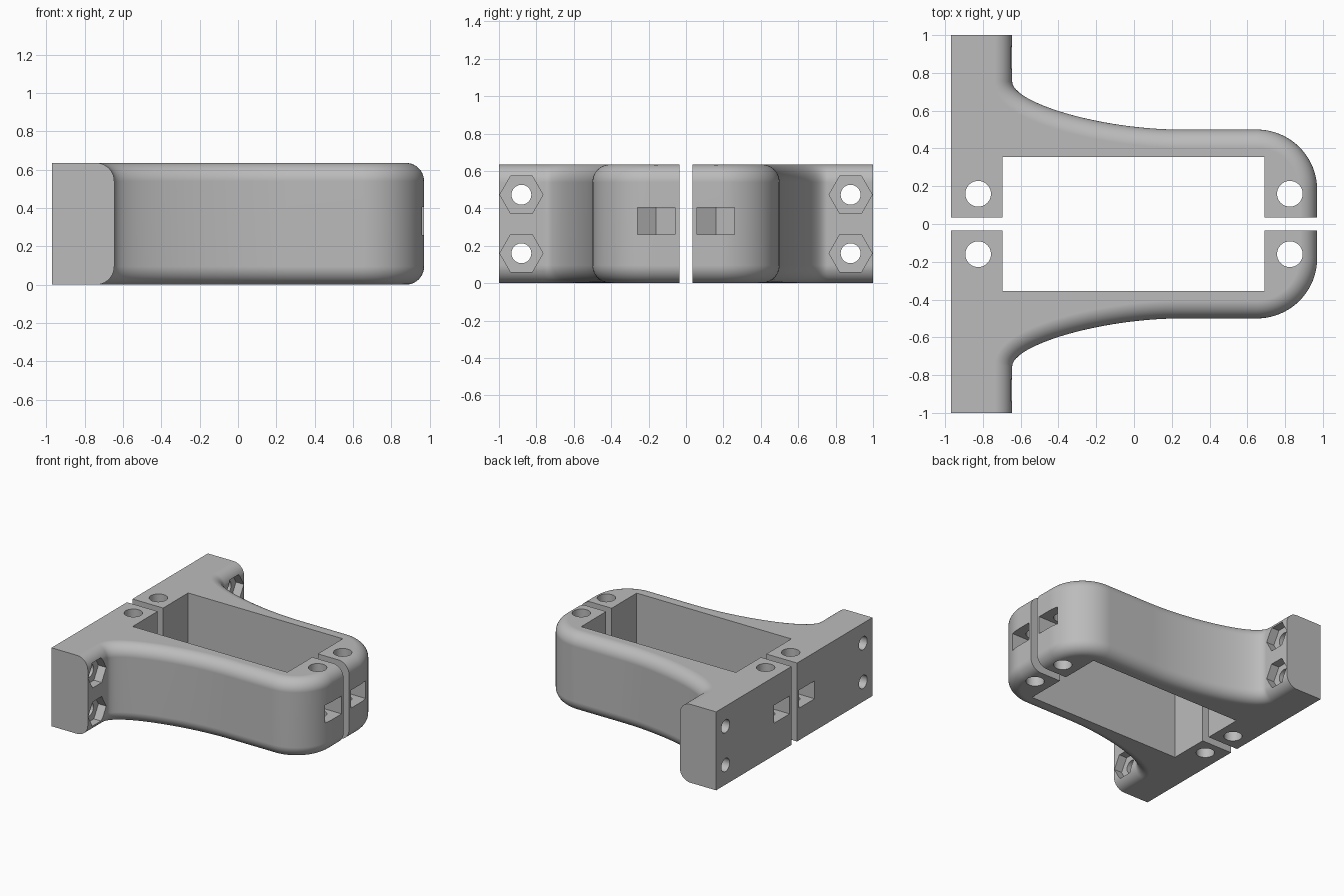
import bpy, bmesh, math
from mathutils import Vector, Matrix
from mathutils.geometry import interpolate_bezier

if "Cube" in bpy.data.objects:
    bpy.data.objects.remove(bpy.data.objects["Cube"], do_unlink=True)

HEIGHT = 0.635
ROUND = 0.095          # rounding of the outer rims
END = 0.97             # half length along x
GAP = 0.035            # half of the split between the halves
FLANGE_X = -0.645
BOLT_X = 0.825
BOLT_Y = 0.16
NUT = 0.2 / math.sqrt(3)   # corner radius of the hex nuts

grey = bpy.data.materials.new("plain_grey")
grey.use_nodes = True
colour = (0.5, 0.5, 0.5, 1)
grey.diffuse_color = colour
grey.node_tree.nodes["Principled BSDF"].inputs["Base Color"].default_value = colour


def finish(name, bm):
    bmesh.ops.recalc_face_normals(bm, faces=bm.faces)
    mesh = bpy.data.meshes.new(name)
    bm.to_mesh(mesh)
    bm.free()
    mesh.materials.append(grey)
    obj = bpy.data.objects.new(name, mesh)
    bpy.context.collection.objects.link(obj)
    return obj


def loft(name, rings):
    """Closed solid through rings of equal point count."""
    bm = bmesh.new()
    loops = [[bm.verts.new(p) for p in ring] for ring in rings]
    for low, high in zip(loops, loops[1:]):
        for i in range(len(low)):
            j = (i + 1) % len(low)
            bm.faces.new((low[i], low[j], high[j], high[i]))
    bm.faces.new(loops[0])
    bm.faces.new(loops[-1])
    return finish(name, bm)


def rod(name, centre, radius, length, axis, sides):
    """Round or six-sided cutter along x or z."""
    bm = bmesh.new()
    turn = Matrix.Rotation(math.pi / 2, 4, "Y") if axis == "X" else Matrix()
    bmesh.ops.create_cone(bm, cap_ends=True, segments=sides, radius1=radius,
                          radius2=radius, depth=length,
                          matrix=Matrix.Translation(centre) @ turn)
    return finish(name, bm)


def cut(target, cutter):
    mod = target.modifiers.new("cut", "BOOLEAN")
    mod.operation = "DIFFERENCE"
    mod.solver = "EXACT"
    mod.object = cutter
    cutter.hide_render = True
    bpy.context.view_layer.objects.active = target
    bpy.ops.object.modifier_apply(modifier=mod.name)
    bpy.data.objects.remove(cutter, do_unlink=True)


# Outer edge: flange, sweeping neck, straight side and rounded nose
neck = interpolate_bezier(Vector((FLANGE_X, 0.755)), Vector((FLANGE_X, 0.64)),
                          Vector((-0.17, 0.5)), Vector((0.25, 0.5)), 33)
nose_r = 0.32
nose = [Vector((END - nose_r + nose_r * math.sin(a), 0.5 - nose_r + nose_r * math.cos(a)))
        for a in (math.pi / 2 * i / 20 for i in range(21))]
outer = [Vector((FLANGE_X, 1))] + [p.to_2d() for p in neck] + nose + [Vector((END, GAP))]

# Outward direction at each point, square to the end cuts
normals = []
for i, p in enumerate(outer):
    t = (outer[min(i + 1, len(outer) - 1)] - outer[max(i - 1, 0)]).normalized()
    normals.append(Vector((-t.y, t.x)))
normals[0] = normals[1] = normals[-1] = normals[-2] = Vector((1, 0))

# Inner edge: rectangular opening and flat back
inner = [Vector(p) for p in ((0.69, GAP), (0.69, 0.355), (-0.695, 0.355),
                             (-0.695, GAP), (-END, GAP), (-END, 1))]

# Rim levels as (height, inset) pairs
steps = [math.pi / 2 * i / 10 for i in range(11)]
levels = [(ROUND * (1 - math.cos(a)), ROUND * (1 - math.sin(a))) for a in steps]
levels += [(HEIGHT - z, inset) for z, inset in reversed(levels)]
rings = [[(p - n * inset).to_3d() + Vector((0, 0, z)) for p, n in zip(outer, normals)]
         + [p.to_3d() + Vector((0, 0, z)) for p in inner] for z, inset in levels]
body = loft("bracket_halves", rings)

# Upright bolt holes and side-loaded nut slots at both ends
for side in (-1, 1):
    cut(body, rod("bolt_hole", (side * BOLT_X, BOLT_Y, HEIGHT / 2), 0.068, 1, "Z", 48))
    slot = [(0.3, -0.1), (0.3, 0.1), (-NUT / 2, 0.1), (-NUT, 0), (-NUT / 2, -0.1)]
    cut(body, loft("nut_slot", [[(side * (BOLT_X + x), BOLT_Y + y, z) for x, y in slot]
                                for z in (0.26, 0.405)]))

# Flange bolt holes with hexagonal pockets
for z in (0.16, 0.473):
    cut(body, rod("flange_hole", (-0.8, 0.88, z), 0.053, 0.6, "X", 40))
    cut(body, rod("hex_pocket", (FLANGE_X - 0.07 + 0.1, 0.88, z), NUT, 0.2, "X", 6))

# Second half, then smooth rounded surfaces with crisp edges
mirror = body.modifiers.new("mirror", "MIRROR")
mirror.use_axis = (False, True, False)
mirror.use_mirror_merge = False
bpy.ops.object.select_all(action="DESELECT")
body.select_set(True)
bpy.context.view_layer.objects.active = body
bpy.ops.object.modifier_apply(modifier=mirror.name)
bpy.ops.object.shade_smooth_by_angle(angle=math.radians(30))
weighted = body.modifiers.new("weighted_normals", "WEIGHTED_NORMAL")
weighted.keep_sharp = True
